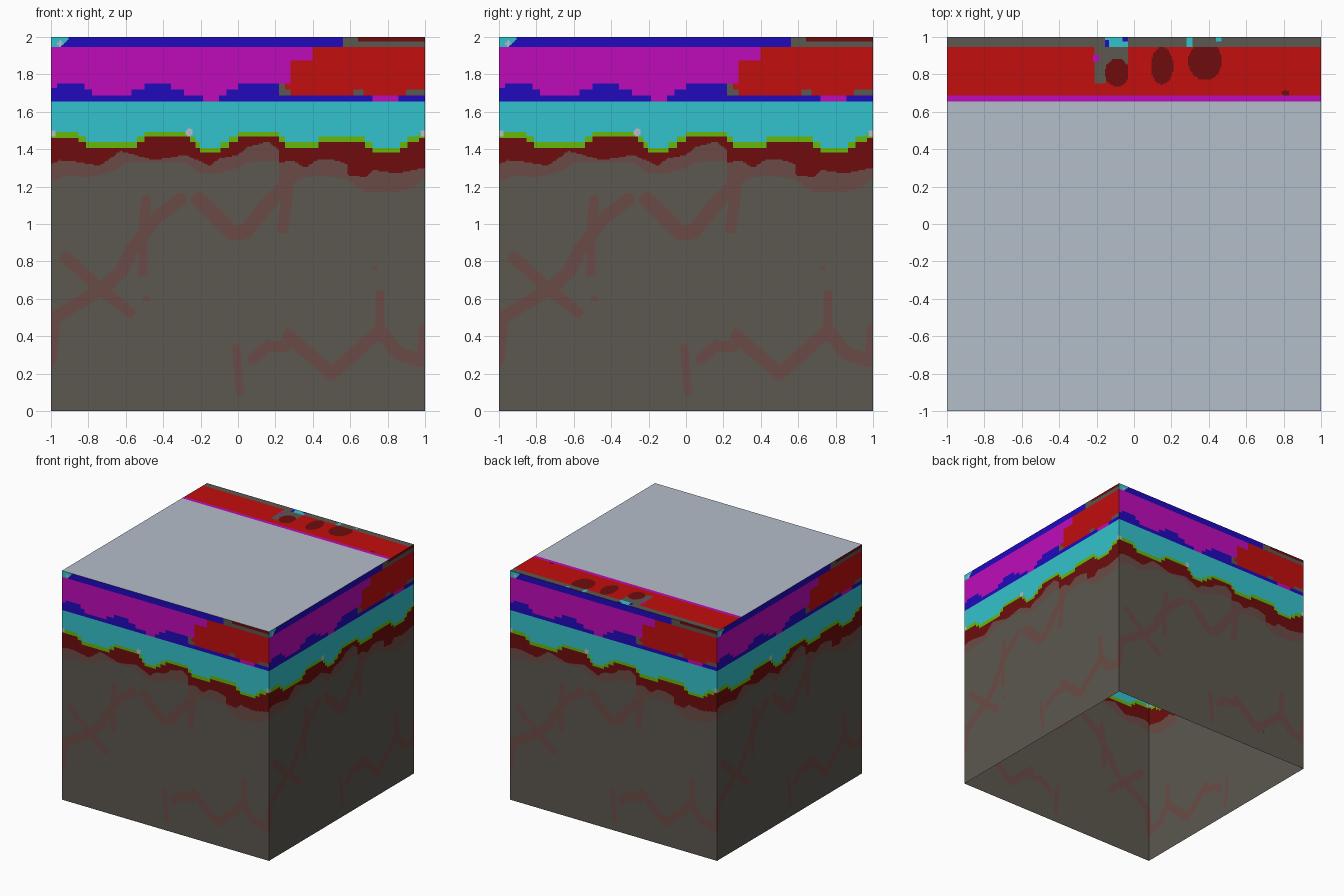
import bpy, math
from mathutils import Vector, Matrix

if "Cube" in bpy.data.objects:
    bpy.data.objects.remove(bpy.data.objects["Cube"])

# Palette (sRGB 0-255, converted to linear)
PALETTE = {
    "stone_grey": (92, 88, 80), "vein_brown": (107, 75, 70), "dark_red": (110, 12, 12),
    "green": (102, 186, 10), "cyan": (51, 194, 204), "blue": (32, 10, 188),
    "magenta": (190, 12, 186), "red": (194, 14, 14), "pale_grey": (180, 190, 201),
}
STONE, VEIN, DARK, GREEN, CYAN, BLUE, MAGENTA, RED, PALE = range(9)


def linear(v):
    v /= 255
    return v / 12.92 if v < 0.04045 else ((v + 0.055) / 1.055) ** 2.4


MATS = []
for name, rgb in PALETTE.items():
    m = bpy.data.materials.new(name)
    m.diffuse_color = (*[linear(c) for c in rgb], 1)
    m.use_nodes = True
    m.node_tree.nodes["Principled BSDF"].inputs["Base Color"].default_value = m.diffuse_color
    MATS.append(m)

# Stepped edges: (start u, height); sloped edges: (u, height)
GRASS = [(-1, 1.49), (-.85, 1.465), (-.81, 1.44), (-.54, 1.465), (-.5, 1.495), (-.26, 1.465),
         (-.23, 1.44), (-.2, 1.41), (-.09, 1.44), (-.05, 1.465), (0, 1.495), (.22, 1.465),
         (.25, 1.44), (.43, 1.465), (.68, 1.44), (.72, 1.41), (.87, 1.44), (.91, 1.465), (.97, 1.49)]
BUMPS = [(-1, 1.73), (-.97, 1.75), (-.82, 1.72), (-.78, 1.69), (-.57, 1.72), (-.5, 1.75),
         (-.36, 1.72), (-.29, 1.69), (-.19, 1.66), (-.1, 1.69), (-.06, 1.72), (0, 1.75),
         (.22, 1.69), (.72, 1.66), (.86, 1.69)]
SOIL = [(-1, 1.32), (-.95, 1.34), (-.85, 1.33), (-.74, 1.31), (-.63, 1.39), (-.55, 1.37),
        (-.45, 1.34), (-.28, 1.37), (-.15, 1.31), (-.1, 1.35), (0, 1.37), (.05, 1.41),
        (.16, 1.44), (.215, 1.40), (.22, 1.33), (.3, 1.335), (.36, 1.30), (.42, 1.34),
        (.5, 1.345), (.585, 1.32), (.59, 1.26), (.68, 1.25), (.72, 1.29), (.85, 1.27), (1, 1.30)]
STAIN = [(-1, 1.23), (-.9, 1.26), (-.8, 1.25), (-.7, 1.27), (-.58, 1.33), (-.28, 1.33),
         (-.2, 1.27), (-.1, 1.27), (0, 1.30), (.06, 1.33), (.215, 1.34), (.22, 1.2), (.28, 1.21),
         (.35, 1.25), (.45, 1.26), (.58, 1.24), (.68, 1.17), (.85, 1.17), (.95, 1.2), (1, 1.25)]

# Veins in the stone: (half width, path)
VEINS = [
    (.025, [(-1, .27), (-.97, .5)]),
    (.035, [(-.98, .5), (-.72, .66), (-.62, .75), (-.57, .86), (-.45, 1.02), (-.31, 1.13)]),
    (.03, [(-.92, .82), (-.72, .64), (-.58, .53)]),
    (.025, [(-.49, 1.13), (-.51, .95), (-.51, .74)]),
    (.04, [(-.21, 1.13), (-.03, .95), (.04, .96), (.17, 1.12), (.26, 1.21)]),
    (.03, [(.27, 1.2), (.24, .98)]),
    (.03, [(.08, .28), (.16, .35), (.25, .34)]),
    (.035, [(.27, .4), (.5, .2), (.76, .43), (.85, .31), (.98, .27)]),
    (.025, [(.76, .62), (.76, .42)]),
    (.02, [(-.01, .34), (.01, .1)]),
    (.02, [(.99, .45), (.98, .3)]),
    (.015, [(.73, .77), (.73, .77)]),
    (.018, [(-.49, .6), (-.49, .6)]),
]


def step(table, u):
    return [h for s, h in table if s <= u + 1e-6][-1]


def slope(table, u):
    for (a, p), (b, q) in zip(table, table[1:]):
        if u <= b:
            return p + (q - p) * (u - a) / (b - a)
    return table[-1][1]


def near_path(u, z, half, path):
    p = Vector((u, z))
    for a, b in zip(path, path[1:]):
        a, b = Vector(a), Vector(b)
        d = b - a
        t = max(0, min(1, (p - a).dot(d) / d.length_squared)) if d.length else 0
        if (p - a - d * t).length < half:
            return True
    return False


def oval(u, v, cu, cv, ru, rv):
    return ((u - cu) / ru) ** 2 + ((v - cv) / rv) ** 2 < 1


def side_colour(u, z):
    # top rim
    if z > 1.945:
        if u < -.91 and z > 1.945 + max(0, u + .95):
            return PALE if oval(u, z, -.95, 1.965, .016, .016) else CYAN
        if u < .56:
            return BLUE
        return DARK if u > .64 and z > 1.975 else STONE
    # coloured band
    if z > 1.66:
        if z > 1.69:
            if u > (.40 if z > 1.875 else .28 if z > 1.75 else .25):
                rim = z < 1.715 and (u > .9 or .62 < u < .67 or u < .28)
                return STONE if rim else RED
            if u > .22 and z < 1.75:
                return STONE
        return BLUE if z < step(BUMPS, u) else MAGENTA
    # cyan band with green lower edge
    g = step(GRASS, u)
    if oval(u, z, -.26, 1.49, .02, .022) or (abs(u) > .975 and 1.47 < z < 1.5):
        return PALE
    if z > g:
        return CYAN
    if z > g - .03:
        return GREEN
    # soil and stone
    if z > slope(SOIL, u):
        return DARK
    if z > slope(STAIN, u) or any(near_path(u, z, h, p) for h, p in VEINS):
        return VEIN
    return STONE


def top_colour(x, y):
    if y < .66:
        return PALE
    if y < .69:
        return MAGENTA
    if y > .945:
        if -.16 < x < -.03:
            return BLUE if (x > -.06 and y > .98) or (x < -.13 and y < .985) else CYAN
        if .28 < x < .31 or (.44 < x < .47 and y > .975):
            return CYAN
        return STONE
    if (oval(x, y, -.09, .81, .065, .075) and x < -.035) or oval(x, y, .15, .845, .06, .1) \
            or oval(x, y, .38, .87, .09, .1) or oval(x, y, .81, .70, .02, .015):
        return DARK
    if -.22 < x < -.19 and .87 < y < .91:
        return MAGENTA
    if -.21 < x < -.03 and .75 + max(0, x + .16) * .8 < y:
        return STONE
    return RED


def panel(name, colour, v0, v1, place, n=256):
    """Flat panel cut into strips, one quad for each run of equal colour."""
    verts, faces, mats = [], [], []
    grid = [-1 + 2 * i / n for i in range(n + 1)]
    rows = []  # (low, high, runs): equal neighbouring rows are joined
    for j in range(n):
        lo, hi = v0 + (v1 - v0) * j / n, v0 + (v1 - v0) * (j + 1) / n
        cells = [colour(g + 1 / n, (lo + hi) / 2) for g in grid[:-1]]
        if rows and rows[-1][2] == cells:
            rows[-1][1] = hi
        else:
            rows.append([lo, hi, cells])
    for lo, hi, cells in rows:
        start = 0
        for i in range(1, n + 1):
            if i == n or cells[i] != cells[start]:
                a, b, k = grid[start], grid[i], len(verts)
                verts += [place(a, lo), place(b, lo), place(b, hi), place(a, hi)]
                faces.append((k, k + 1, k + 2, k + 3))
                mats.append(cells[start])
                start = i
    me = bpy.data.meshes.new(name)
    me.from_pydata(verts, [], faces)
    for m in MATS:
        me.materials.append(m)
    me.polygons.foreach_set("material_index", mats)
    me.update()
    ob = bpy.data.objects.new(name, me)
    bpy.context.collection.objects.link(ob)
    return ob


# Four matching walls share one mesh; the underside is open
wall = panel("front_wall", side_colour, 0, 2, lambda u, z: (u, -1, z))
for k, name in enumerate(("right_wall", "back_wall", "left_wall"), 1):
    ob = bpy.data.objects.new(name, wall.data)
    ob.matrix_world = Matrix.Rotation(k * math.pi / 2, 4, 'Z')
    bpy.context.collection.objects.link(ob)

# Top panel with the striped back edge
panel("top_panel", top_colour, -1, 1, lambda x, y: (x, y, 2))
